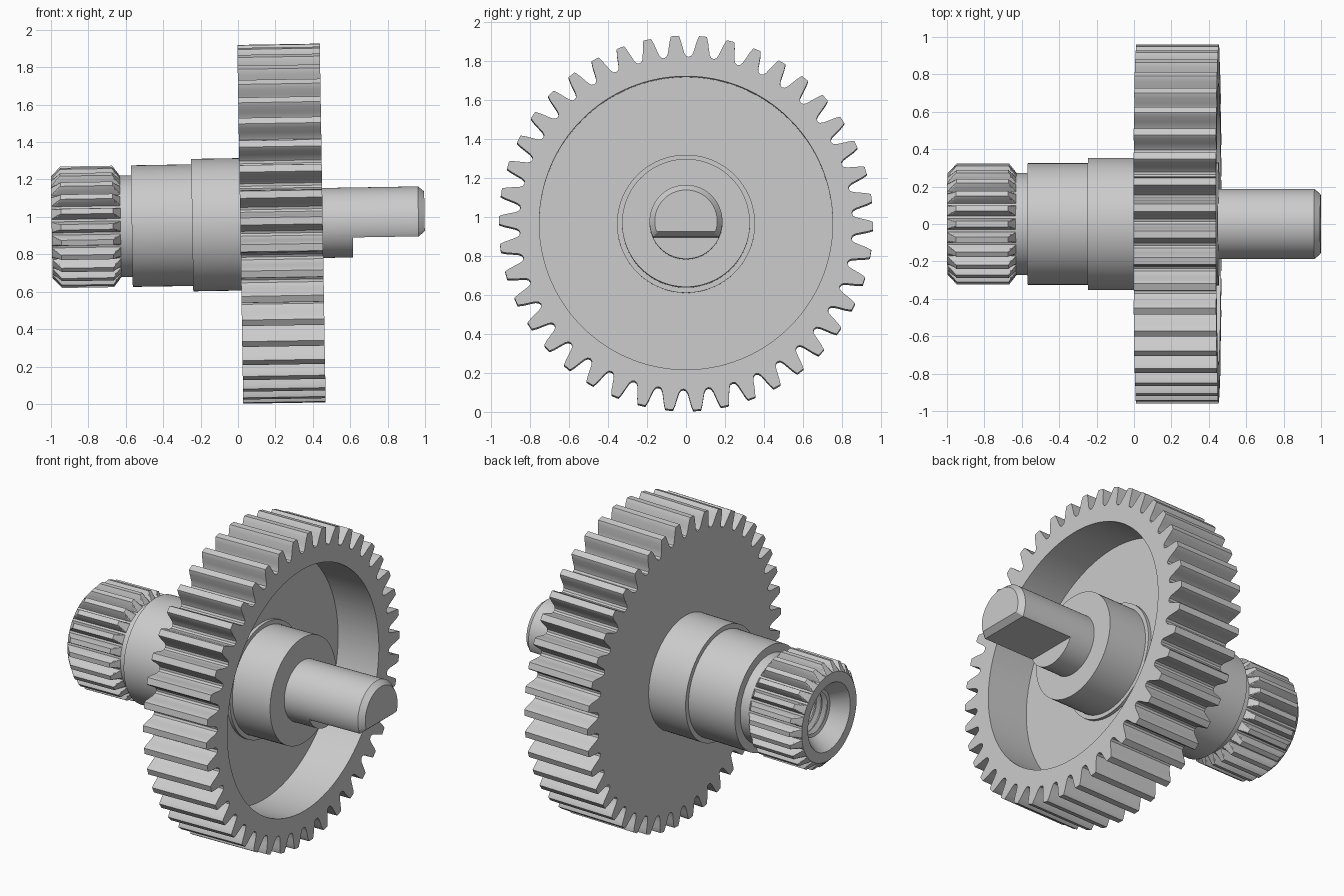
import bpy, bmesh
from math import sin, cos, pi, radians
from mathutils import Matrix

if "Cube" in bpy.data.objects:
    bpy.data.objects.remove(bpy.data.objects["Cube"])

# The whole part lies on the x axis, then gets a slight tilt and lift
PLACE = Matrix.Translation((0, 0, 0.96)) @ Matrix.Rotation(-0.0165, 4, 'Y')


def loft(name, loops, cap_start=False, cap_end=False, angle=28):
    """Skin a list of equal-length point loops into one object."""
    bm = bmesh.new()
    rings = [[bm.verts.new(p) for p in loop] for loop in loops]
    for a, b in zip(rings, rings[1:]):
        n = len(a)
        for i in range(n):
            j = (i + 1) % n
            bm.faces.new((a[i], b[i], b[j], a[j]))
    if cap_start:
        bm.faces.new(rings[0])
    if cap_end:
        bm.faces.new(rings[-1][::-1])
    bmesh.ops.remove_doubles(bm, verts=bm.verts, dist=1e-5)
    bmesh.ops.recalc_face_normals(bm, faces=bm.faces)
    mesh = bpy.data.meshes.new(name)
    bm.to_mesh(mesh)
    bm.free()
    obj = bpy.data.objects.new(name, mesh)
    bpy.context.collection.objects.link(obj)
    obj.matrix_world = PLACE
    bpy.ops.object.select_all(action='DESELECT')
    obj.select_set(True)
    bpy.context.view_layer.objects.active = obj
    bpy.ops.object.shade_smooth_by_angle(angle=radians(angle))
    return obj


def polar(x, pts, rmax=9.0):
    """Loop in the plane x from (degrees, radius) points, trimmed to rmax."""
    return [(x, min(r, rmax) * cos(radians(t)), min(r, rmax) * sin(radians(t)))
            for t, r in pts]


def circle(x, r, n=96):
    return polar(x, [(360 * i / n, r) for i in range(n)])


def toothed(count, half, phase=0.0):
    """Repeat a mirrored half tooth (degrees from tooth centre, radius)."""
    tooth = half + [(-t, r) for t, r in half[:0:-1]]
    return [(phase + 360 * k / count + t, r) for k in range(count) for t, r in tooth]


# Big gear: 42 teeth, flat back, deep recess in the front face
teeth = toothed(42, [(-180 / 42, .852), (-3.4, .857), (-2.8, .872), (-2.3, .90),
                     (-1.8, .932), (-1.3, .956), (-1.15, .96)], -0.9)
back, front, floor = 0.012, 0.453, 0.17
loft("gear_wheel", [polar(back, teeth, .34), polar(back, teeth), polar(front, teeth),
                    polar(front, teeth, .752), polar(floor, teeth, .752),
                    polar(floor, teeth, .32)])

# Splined end: 24 teeth with chamfers at both ends
end = -0.996
spline = toothed(24, [(-7.5, .272), (-6.2, .272), (-5.2, .287), (-4.2, .302),
                      (-3.2, .317), (-2.6, .325)])
stations = [(end, .21), (end, .272)]
stations += [(end + .05 * k / 4, .272 + .053 * k / 4) for k in range(1, 5)]
stations += [(-.628 - .04 * k / 4, .272 + .053 * k / 4) for k in range(4, -1, -1)]
loft("splined_end", [polar(x, spline, r) for x, r in stations] + [circle(-.628, .25, len(spline))])

# Stepped shaft with a countersunk threaded bore and the front hub
profile = [(-.40, .125)]
for k in range(12):
    x = -.42 - k * .04
    profile += [(x, .125), (x - .015, .15), (x - .02, .15), (x - .035, .125)]
profile += [(-.90, .145), (end, .21)]
bore = [circle(x, r, 64) for x, r in [(-.34, .001)] + profile]
loft("threaded_bore", bore, cap_start=True)
body = [(-.64, .272), (-.568, .272), (-.568, .325), (-.245, .325), (-.245, .354),
        (.19, .354), (.19, .328), (front, .328), (front, .18)]
loft("stepped_shaft", [circle(x, r) for x, r in body])


# Drive pin with a flat and a chamfered tip
def pin_loop(x, r, flat):
    return [(x, y, max(z, -flat)) for x, y, z in circle(x, r)]


loft("flatted_pin", [pin_loop(.44, .187, 1), pin_loop(.613, .187, 1), pin_loop(.613, .187, .08),
                     pin_loop(.965, .187, .08), pin_loop(.998, .16, .053)], cap_end=True)
